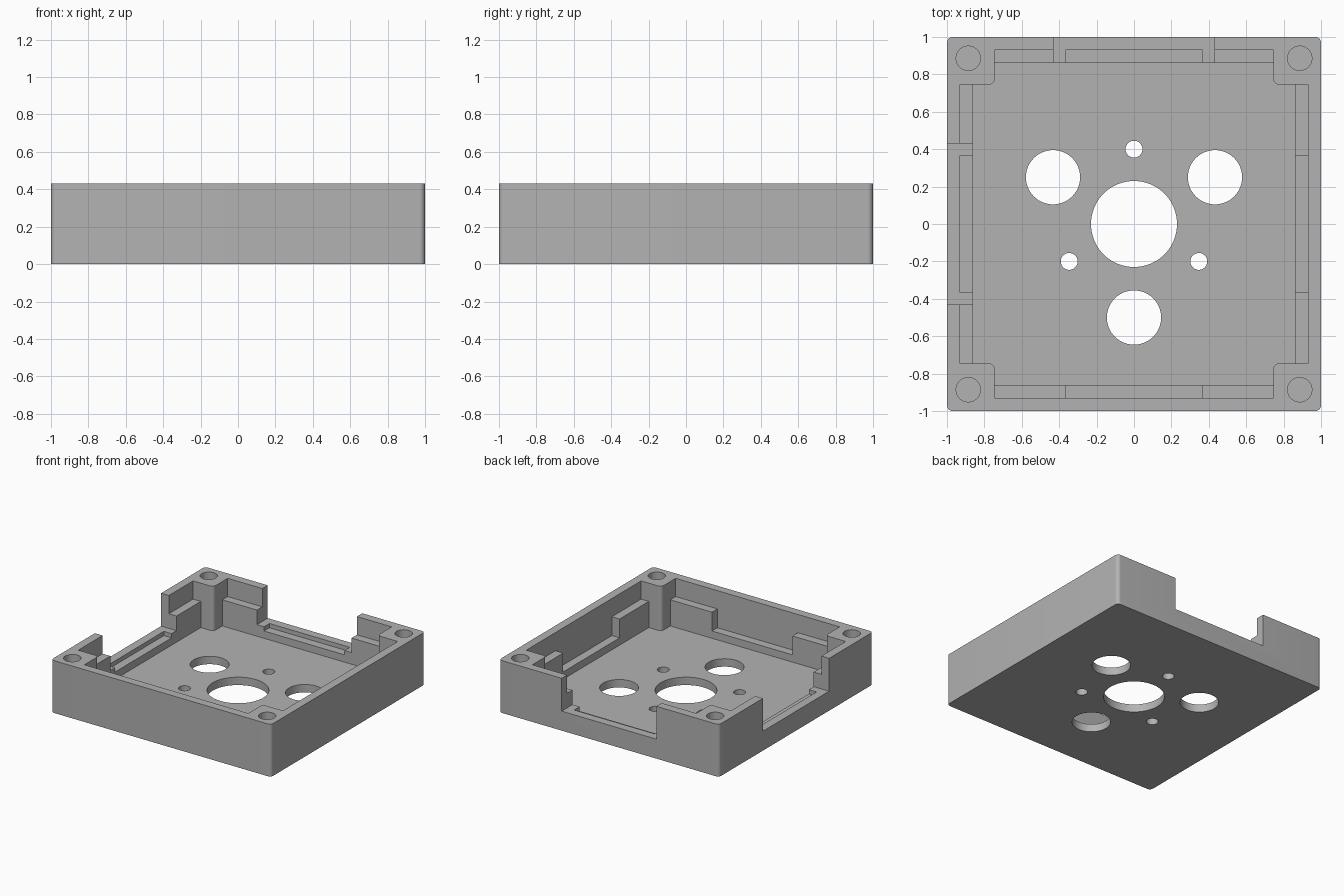
import bpy
import bmesh
from math import sin, cos, pi, radians

cube = bpy.data.objects.get("Cube")
if cube:
    bpy.data.objects.remove(cube, do_unlink=True)

HEIGHT, FLOOR, OVER = 0.43, 0.065, 0.6
HIGH_LEDGE, LOW_LEDGE, NOTCH = 0.28, 0.125, 0.16
WALL_IN, LEDGE_IN, POST = 0.93, 0.86, 0.745
LEDGE_GAP, NOTCH_HALF = 0.366, 0.43


def arc(cx, cy, r, start, end, steps=8):
    angles = [radians(start + (end - start) * i / steps) for i in range(steps + 1)]
    return [(cx + r * cos(a), cy + r * sin(a)) for a in angles]


def four_way(points):
    """Repeat one corner of an outline at all four corners."""
    outline = []
    for _ in range(4):
        outline += points
        points = [(-y, x) for x, y in points]
    return outline


def rect(x0, x1, y0, y1):
    return [(x0, y0), (x1, y0), (x1, y1), (x0, y1)]


def circle(x, y, r):
    return arc(x, y, r, 0, 360, 64)[:-1]


def prism(name, outline, z0, z1):
    bm = bmesh.new()
    face = bm.faces.new([bm.verts.new((x, y, z0)) for x, y in outline])
    extruded = bmesh.ops.extrude_face_region(bm, geom=[face])["geom"]
    for v in extruded:
        if isinstance(v, bmesh.types.BMVert):
            v.co.z = z1
    bmesh.ops.recalc_face_normals(bm, faces=bm.faces[:])
    mesh = bpy.data.meshes.new(name)
    bm.to_mesh(mesh)
    bm.free()
    obj = bpy.data.objects.new(name, mesh)
    bpy.context.collection.objects.link(obj)
    return obj


def cavity(w, r=0.03):
    """Cross-shaped opening that leaves a rounded post in each corner."""
    corner = [(w, POST)] + arc(POST + r, POST + r, r, 270, 180) + [(POST, w)]
    return four_way(corner)


# Outer block with rounded upright edges
R = 0.03
tray = prism("enclosure_tray", four_way(arc(1 - R, 1 - R, R, 0, 90)), 0, HEIGHT)

# Main recess, wall recess above the ledges, and lowered ledge middles
cuts = [
    (cavity(LEDGE_IN), FLOOR, OVER),
    (cavity(WALL_IN), HIGH_LEDGE, OVER),
    (rect(-LEDGE_GAP, LEDGE_GAP, -WALL_IN, WALL_IN), LOW_LEDGE, OVER),
    (rect(-WALL_IN, WALL_IN, -LEDGE_GAP, LEDGE_GAP), LOW_LEDGE, OVER),
]

# Notches through the back and side walls
cuts.append((rect(-NOTCH_HALF, NOTCH_HALF, 0.8, 1.2), NOTCH, OVER))
cuts.append((rect(-1.2, -0.8, -NOTCH_HALF, NOTCH_HALF), NOTCH, OVER))

# Blind screw holes in the corner posts
for sx in (-1, 1):
    for sy in (-1, 1):
        cuts.append((circle(sx * 0.886, sy * 0.886, 0.065), FLOOR, OVER))

# Floor holes: one in the middle, three large and three small around it
cuts.append((circle(0, 0, 0.23), -0.2, 0.2))
for k in range(3):
    a = pi / 6 + k * 2 * pi / 3
    b = a + pi / 3
    cuts.append((circle(0.5 * cos(a), 0.5 * sin(a), 0.145), -0.2, 0.2))
    cuts.append((circle(0.4 * cos(b), 0.4 * sin(b), 0.045), -0.2, 0.2))

cutters = []
for outline, z0, z1 in cuts:
    cutter = prism("cutter", outline, z0, z1)
    cutter.hide_render = True
    cutters.append(cutter)
    mod = tray.modifiers.new("cut", "BOOLEAN")
    mod.operation = "DIFFERENCE"
    mod.solver = "EXACT"
    mod.object = cutter

# Bake the cuts and drop the cutters
graph = bpy.context.evaluated_depsgraph_get()
baked = bpy.data.meshes.new_from_object(tray.evaluated_get(graph))
tray.modifiers.clear()
tray.data = baked
for cutter in cutters:
    bpy.data.objects.remove(cutter, do_unlink=True)

# Single grey material
grey = bpy.data.materials.new("plain_grey")
grey.use_nodes = True
colour = (0.45, 0.45, 0.45, 1)
grey.diffuse_color = colour
grey.node_tree.nodes["Principled BSDF"].inputs["Base Color"].default_value = colour
tray.data.materials.clear()
tray.data.materials.append(grey)

# Smooth curved walls, keep hard edges sharp
bpy.ops.object.select_all(action="DESELECT")
tray.select_set(True)
bpy.context.view_layer.objects.active = tray
bpy.ops.object.shade_smooth_by_angle(angle=radians(30))
